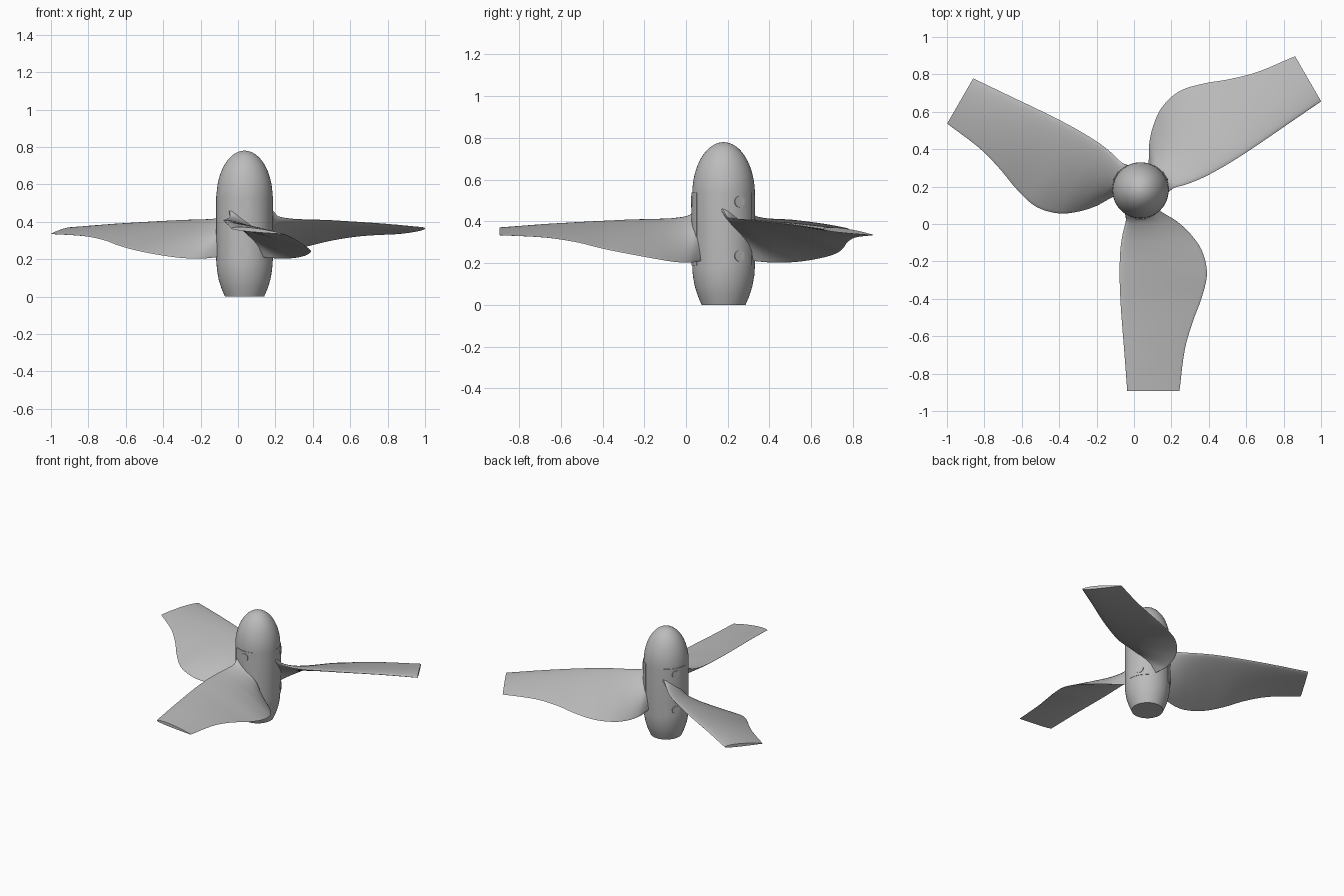
import bpy, bmesh, math
from mathutils import Vector, Matrix

if "Cube" in bpy.data.objects:
    bpy.data.objects.remove(bpy.data.objects["Cube"], do_unlink=True)

HUB = Vector((0.035, 0.18, 0))
R = 0.15

grey = bpy.data.materials.new("light grey")
grey.use_nodes = True
colour = (0.5, 0.5, 0.5, 1)
grey.diffuse_color = colour
grey.node_tree.nodes["Principled BSDF"].inputs["Base Color"].default_value = colour


def finish(bm, name, turn=0, angle=35):
    """Turn a bmesh into a smooth-shaded object placed about the hub axis."""
    bmesh.ops.recalc_face_normals(bm, faces=bm.faces)
    mesh = bpy.data.meshes.new(name)
    bm.to_mesh(mesh)
    bm.free()
    mesh.materials.append(grey)
    ob = bpy.data.objects.new(name, mesh)
    bpy.context.collection.objects.link(ob)
    ob.location = HUB
    ob.rotation_euler.z = turn
    bpy.ops.object.select_all(action='DESELECT')
    ob.select_set(True)
    bpy.context.view_layer.objects.active = ob
    bpy.ops.object.shade_smooth_by_angle(angle=math.radians(angle))
    return ob


def loft(bm, rings):
    """Skin closed rings and cap both ends."""
    loops = [[bm.verts.new(p) for p in ring] for ring in rings]
    n = len(loops[0])
    for a, b in zip(loops, loops[1:]):
        for i in range(n):
            j = (i + 1) % n
            bm.faces.new((a[i], a[j], b[j], b[i]))
    bm.faces.new(loops[0])
    bm.faces.new(loops[-1])


def sample(stations, r):
    """Smooth interpolation through stations keyed on their first value."""
    def slope(i):
        a, b = stations[max(i - 1, 0)], stations[min(i + 1, len(stations) - 1)]
        return [(q - p) / (b[0] - a[0]) for p, q in zip(a, b)]
    k = 0
    while k < len(stations) - 2 and r > stations[k + 1][0]:
        k += 1
    a, b = stations[k], stations[k + 1]
    h = b[0] - a[0]
    u = (r - a[0]) / h
    ma, mb = slope(k), slope(k + 1)
    return [(2*u**3 - 3*u**2 + 1) * p + (u**3 - 2*u**2 + u) * h * m
            + (3*u**2 - 2*u**3) * q + (u**3 - u**2) * h * n
            for p, q, m, n in zip(a, b, ma, mb)]


# Hub: tapered tail, straight barrel, elliptical nose
profile = [(0.105, 0), (0.124, 0.045), (0.138, 0.09), (0.147, 0.14), (R, 0.18), (R, 0.53)]
for i in range(1, 16):
    a = i / 16 * math.pi / 2
    profile.append((R * math.cos(a), 0.53 + 0.25 * math.sin(a)))
profile.append((0.004, 0.78))
bm = bmesh.new()
loft(bm, [[(r * math.cos(2 * math.pi * i / 64), r * math.sin(2 * math.pi * i / 64), z)
           for i in range(64)] for r, z in profile])
finish(bm, "hub")

# Blade stations: radius, leading side, leading height, trailing side, trailing height, thickness
STATIONS = [
    (0.09, -0.085, 0.47, 0.07, 0.215, 0.10),
    (0.13, -0.080, 0.46, 0.135, 0.207, 0.085),
    (0.16, -0.078, 0.43, 0.187, 0.203, 0.062),
    (0.23, -0.095, 0.415, 0.264, 0.206, 0.052),
    (0.32, -0.108, 0.41, 0.327, 0.220, 0.048),
    (0.445, -0.112, 0.407, 0.355, 0.243, 0.044),
    (0.58, -0.108, 0.40, 0.325, 0.270, 0.042),
    (0.70, -0.100, 0.393, 0.28, 0.300, 0.039),
    (0.85, -0.088, 0.383, 0.237, 0.323, 0.036),
    (1.074, -0.071, 0.364, 0.208, 0.335, 0.032),
]


def airfoil(r, half=16):
    """Rounded leading edge, thin trailing edge, gentle camber."""
    r, t0, z0, t1, z1, thick = sample(STATIONS, r)
    lead, trail = Vector((t0, -r, z0)), Vector((t1, -r, z1))
    chord = trail - lead
    normal = Vector((-chord.z, 0, chord.x)).normalized()
    ring = []
    for i in range(2 * half):
        a = math.pi * i / half
        s = (1 - math.cos(a)) / 2
        body = 1.3 * math.sqrt(s) * (1 - s) + 0.05 * s
        side = 1 if i < half else -0.7
        if i == half:
            side = 0
        ring.append(lead + chord * s + normal * thick * (body * side * 0.78 + 0.3 * s * (1 - s)))
    return ring


radii = [0.09 + (1.074 - 0.09) * (i / 40) ** 1.4 for i in range(41)]
PANEL_R, HALF_ANGLE, LOW, HIGH = 0.153, math.radians(32), 0.19, 0.538

for k, label in enumerate(("front", "left", "right")):
    turn = k * 2 * math.pi / 3
    bm = bmesh.new()
    loft(bm, [airfoil(r) for r in radii])
    finish(bm, label + "_blade", turn, 45)

    # Curved mounting panel under the blade root
    bm = bmesh.new()
    rings = []
    for i in range(17):
        a = HALF_ANGLE * (i / 8 - 1)
        rings.append([(r * math.sin(a), -r * math.cos(a), z) for r, z in
                      ((0.14, LOW), (PANEL_R, LOW), (PANEL_R, HIGH), (0.14, HIGH))])
    loft(bm, rings)
    finish(bm, label + "_root_panel", turn)

    # Bolt heads above and below the blade
    for z, place in ((0.235, "lower"), (0.495, "upper")):
        bm = bmesh.new()
        bmesh.ops.create_cone(bm, cap_ends=True, segments=24, radius1=0.027, radius2=0.027,
                              depth=0.02, matrix=Matrix.Translation((0, -0.146, z))
                              @ Matrix.Rotation(math.pi / 2, 4, 'X'))
        finish(bm, f"{label}_{place}_bolt", turn)
